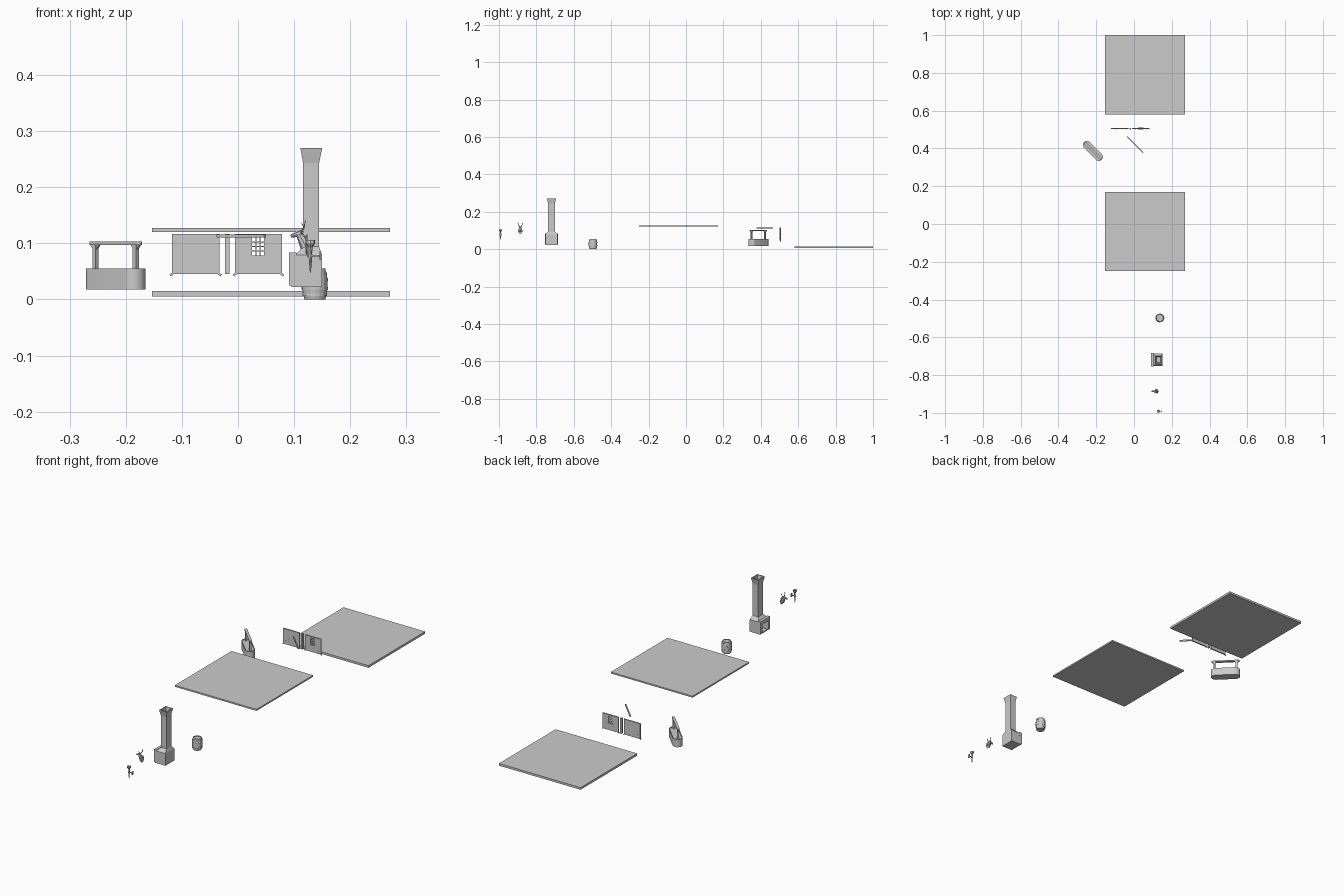
import bpy, bmesh, math
from mathutils import Vector, Matrix

if "Cube" in bpy.data.objects:
    bpy.data.objects.remove(bpy.data.objects["Cube"])


def make(name, bm, loc=(0, 0, 0), rot=(0, 0, 0), smooth=False):
    bmesh.ops.recalc_face_normals(bm, faces=bm.faces)
    me = bpy.data.meshes.new(name)
    bm.to_mesh(me)
    bm.free()
    ob = bpy.data.objects.new(name, me)
    bpy.context.collection.objects.link(ob)
    ob.location, ob.rotation_euler = loc, rot
    if smooth:
        bpy.ops.object.select_all(action='DESELECT')
        ob.select_set(True)
        bpy.context.view_layer.objects.active = ob
        bpy.ops.object.shade_smooth_by_angle(angle=math.radians(40))
    return ob


def box(name, lo, hi):
    lo, hi = Vector(lo), Vector(hi)
    return bar(name, (lo + hi) / 2, hi - lo)


def bar(name, c, size, rot=(0, 0, 0)):
    bm = bmesh.new()
    bmesh.ops.create_cube(bm, size=1)
    bmesh.ops.scale(bm, vec=size, verts=bm.verts)
    return make(name, bm, c, rot)


def loft(name, rings, loc=(0, 0, 0), rot=(0, 0, 0), smooth=False):
    """Skin a list of equal-length point rings, capping both ends."""
    bm = bmesh.new()
    vs = [[bm.verts.new(p) for p in r] for r in rings]
    n = len(vs[0])
    for a, b in zip(vs, vs[1:]):
        for i in range(n):
            j = (i + 1) % n
            bm.faces.new((a[i], a[j], b[j], b[i]))
    bm.faces.new(vs[0])
    bm.faces.new(vs[-1])
    return make(name, bm, loc, rot, smooth)


def lathe(name, prof, n, loc=(0, 0, 0), rot=(0, 0, 0), smooth=False):
    return loft(name, [[(r * math.cos(2 * math.pi * i / n), r * math.sin(2 * math.pi * i / n), z)
                        for i in range(n)] for r, z in prof], loc, rot, smooth)


def stadium(h, r, z, n=10):
    pts = []
    for s, a0 in ((1, -90), (-1, 90)):
        for i in range(n + 1):
            a = math.radians(a0 + 180 * i / n)
            pts.append((s * h + r * math.cos(a), r * math.sin(a), z))
    return pts


def rect(x0, x1, y0, y1, z):
    return [(x0, y0, z), (x1, y0, z), (x1, y1, z), (x0, y1, z)]


def rod(name, a, b, r0, r1, n=6):
    a, b = Vector(a), Vector(b)
    d = b - a
    return lathe(name, [(r0, 0), (r1, d.length)], n, a, d.to_track_quat('Z', 'Y').to_euler())


# floor and ceiling slabs
box("floor_slab", (-0.153, 0.58, 0.005), (0.271, 1.0, 0.015))
box("ceiling_slab", (-0.153, -0.25, 0.120), (0.271, 0.17, 0.127))

# rounded counter, turned 45 degrees, with overhead beam
C, T = (-0.218, 0.387, 0), (0, 0, -math.pi / 4)
loft("counter", [stadium(0.045, 0.0213, 0.018), stadium(0.045, 0.0213, 0.055),
                 stadium(0.045, 0.0175, 0.055), stadium(0.045, 0.0175, 0.052)], C, T, True)
loft("counter_beam", [stadium(0.058, 0.006, 0.097), stadium(0.058, 0.006, 0.103)], C, T, True)
turn = Matrix.Rotation(-math.pi / 4, 4, 'Z')
for s in (-1, 1):
    p = turn @ Vector((s * 0.051, 0, 0.0745)) + Vector(C)
    bar("counter_post", p, (0.008, 0.008, 0.045), T)
    for k in (-1, 1):
        p = turn @ Vector((s * 0.051 + k * 0.005, 0, 0.094)) + Vector(C)
        bar("counter_knee_brace", p, (0.011, 0.005, 0.004), (0, k * -math.pi / 4, -math.pi / 4))

# wall panels: plain one, and one with a barred window opening
Y0, Y1 = 0.502, 0.508
Z0, Z1 = 0.045, 0.117
box("plain_wall", (-0.118, Y0, Z0), (-0.033, Y1, Z1))
wx0, wx1, wz0, wz1 = 0.025, 0.046, 0.078, 0.110
box("window_wall_left", (-0.005, Y0, Z0), (wx0, Y1, Z1))
box("window_wall_right", (wx1, Y0, Z0), (0.078, Y1, Z1))
box("window_wall_bottom", (wx0, Y0, Z0), (wx1, Y1, wz0))
box("window_wall_top", (wx0, Y0, wz1), (wx1, Y1, Z1))
for i in (1, 2):
    x = wx0 + (wx1 - wx0) * i / 3
    box("window_mullion", (x - 0.0009, 0.504, wz0), (x + 0.0009, 0.506, wz1))
for i in (1, 2, 3):
    z = wz0 + (wz1 - wz0) * i / 4
    box("window_crossbar", (wx0, 0.504, z - 0.0009), (wx1, 0.506, z + 0.0009))
box("window_sill", (wx0 - 0.003, 0.500, wz0 - 0.002), (wx1 + 0.003, 0.510, wz0))
# corner pegs and small studs on both panels
for x0, x1 in ((-0.118, -0.033), (-0.005, 0.078)):
    for x, s in ((x0, -1), (x1, 1)):
        bar("corner_peg", (x, 0.505, 0.045), (0.008, 0.005, 0.004), (0, s * math.pi / 5, 0))
    for dx, dz in ((0.014, 0.061), (0.027, 0.069), (0.072, 0.059)):
        bar("wall_stud", (x0 + dx, 0.505, dz), (0.002, 0.008, 0.002))
box("wall_post", (-0.023, 0.501, Z0), (-0.015, 0.509, Z1))
bar("ceiling_beam", (0.006, 0.421, 0.113), (0.120, 0.005, 0.006), T)

# barrel with hoops
B = (0.137, -0.4975, 0)
lathe("barrel", [(0.0185, 0), (0.0212, 0.010), (0.0228, 0.021), (0.0228, 0.034), (0.0212, 0.045),
                 (0.0185, 0.055), (0.0165, 0.055), (0.0165, 0.052)], 16, B)
for z, r in ((0.0085, 0.0217), (0.020, 0.0235), (0.035, 0.0235), (0.0465, 0.0217)):
    lathe("barrel_hoop", [(r - 0.0025, z - 0.002), (r, z - 0.002), (r, z + 0.002),
                          (r - 0.0025, z + 0.002)], 16, B)

# fireplace: chest with open hearth facing -x, tapering to a flared flue
ym = -0.719
box("hearth_back", (0.128, ym - 0.033, 0.022), (0.150, ym + 0.033, 0.079))
box("hearth_base", (0.095, ym - 0.033, 0.022), (0.128, ym + 0.033, 0.027))
for s in (-1, 1):
    bar("hearth_side", (0.115, ym + s * 0.027, 0.0505), (0.026, 0.012, 0.057))
    bar("hearth_jamb", (0.0965, ym + s * 0.028, 0.0525), (0.011, 0.014, 0.055))
box("hearth_top", (0.102, ym - 0.033, 0.065), (0.128, ym + 0.033, 0.079))
box("hearth_mantel", (0.091, ym - 0.035, 0.067), (0.104, ym + 0.035, 0.084))
fx0, fx1, fy = 0.116, 0.1445, 0.018
loft("flue", [rect(0.102, 0.150, ym - 0.033, ym + 0.033, 0.079),
              rect(fx0, fx1, ym - fy, ym + fy, 0.094),
              rect(fx0, fx1, ym - fy, ym + fy, 0.243),
              rect(0.111, 0.150, ym - 0.024, ym + 0.024, 0.270),
              rect(0.116, 0.145, ym - 0.019, ym + 0.019, 0.270),
              rect(0.120, 0.141, ym - 0.014, ym + 0.014, 0.244)])

# mounted antlered head: plaque, neck, snout, ears, antlers
yd = -0.886
lathe("trophy_plaque", [(0.014, 0), (0.014, 0.002), (0.011, 0.004)], 8,
      (0.124, yd, 0.098), (0, -math.pi / 2, 0)).scale = (1.25, 0.85, 1)
rod("trophy_neck", (0.121, yd, 0.094), (0.109, yd, 0.117), 0.010, 0.006, 8)
rod("trophy_snout", (0.114, yd, 0.118), (0.094, yd, 0.113), 0.006, 0.0028, 8)
for s in (-1, 1):
    rod("trophy_ear", (0.113, yd + s * 0.004, 0.119), (0.115, yd + s * 0.011, 0.122), 0.002, 0.0004)
    a, b, c = [(x, yd + s * d, z) for x, d, z in
               ((0.112, 0.003, 0.120), (0.118, 0.010, 0.129), (0.120, 0.011, 0.142))]
    rod("trophy_antler_base", a, b, 0.0014, 0.0012)
    rod("trophy_antler_tip", b, c, 0.0012, 0.0003)
    rod("trophy_antler_tine", b, (0.112, yd + s * 0.014, 0.137), 0.001, 0.0003)

# wall torch with bracket
P = (0.129, -0.9915, 0)
lathe("torch", [(0.0008, 0.048), (0.0028, 0.070), (0.0036, 0.093), (0.0085, 0.100),
                (0.0085, 0.106), (0.006, 0.106), (0.005, 0.101)], 8, P)
lathe("torch_ring", [(0.0032, 0.076), (0.0048, 0.076), (0.0048, 0.080), (0.0032, 0.080)], 8, P)
box("torch_arm", (0.131, -0.993, 0.0765), (0.146, -0.990, 0.0795))
box("torch_wall_plate", (0.145, -0.996, 0.070), (0.148, -0.987, 0.086))
